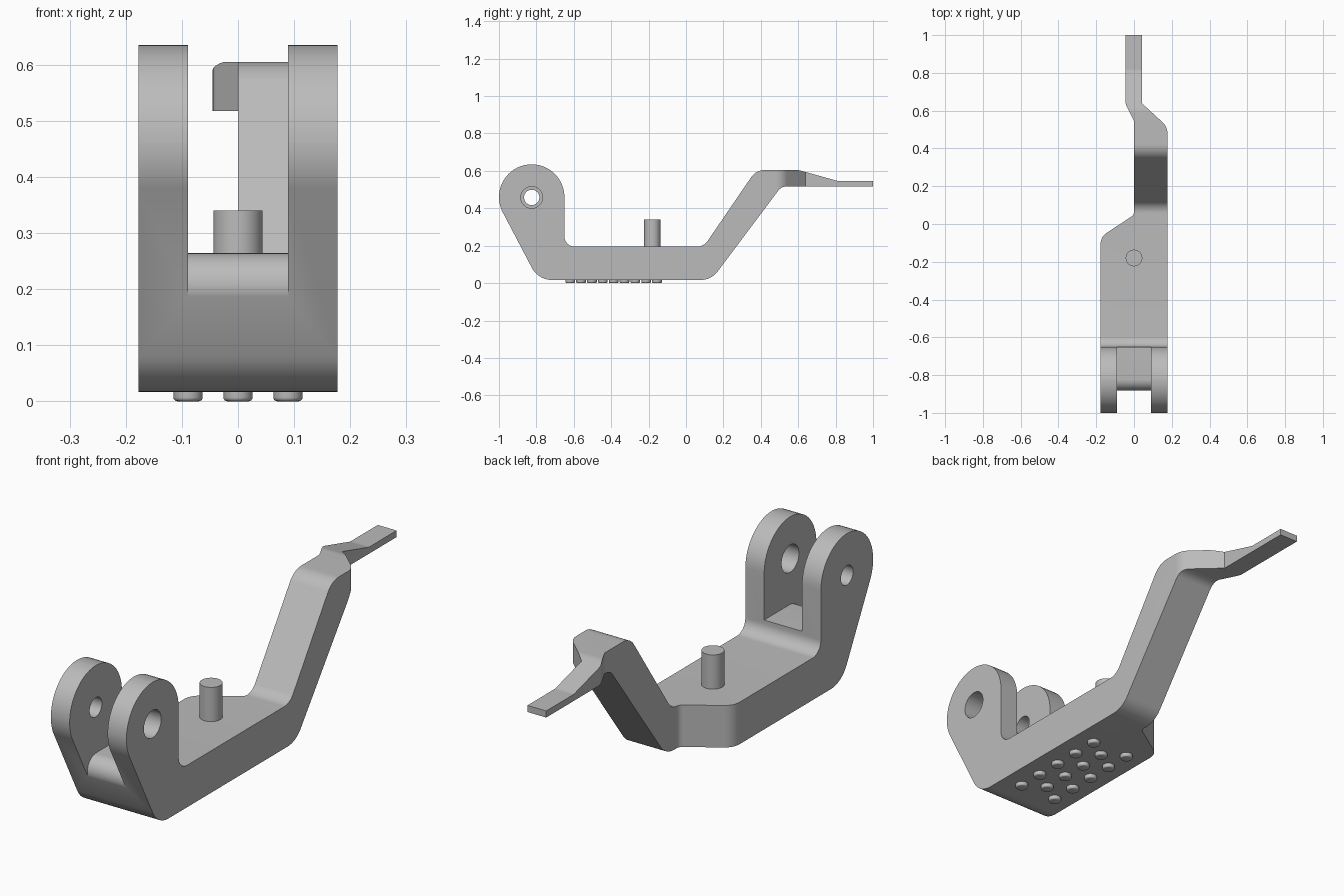
import bpy, bmesh, math
from mathutils import Vector, Matrix

cube = bpy.data.objects.get("Cube")
if cube:
    bpy.data.objects.remove(cube, do_unlink=True)

grey = bpy.data.materials.new("plain_grey")
grey.use_nodes = True
colour = (0.5, 0.5, 0.5, 1)
grey.diffuse_color = colour
grey.node_tree.nodes["Principled BSDF"].inputs["Base Color"].default_value = colour


def rounded(corners, steps=14):
    """Turn (a, b, radius) corners into an outline with arc fillets."""
    out = []
    for i, (a, b, r) in enumerate(corners):
        p = Vector((a, b))
        if not r:
            out.append(p)
            continue
        u = (Vector(corners[i - 1][:2]) - p).normalized()
        v = (Vector(corners[(i + 1) % len(corners)][:2]) - p).normalized()
        half = u.angle(v) / 2
        centre = p + (u + v).normalized() * r / math.sin(half)
        start = p + u * r / math.tan(half) - centre
        end = p + v * r / math.tan(half) - centre
        sweep = math.pi - 2 * half
        for k in range(steps + 1):
            t = k / steps
            out.append(centre + (start * math.sin((1 - t) * sweep)
                                 + end * math.sin(t * sweep)) / math.sin(sweep))
    return out


def finish(name, bm):
    bmesh.ops.recalc_face_normals(bm, faces=bm.faces)
    mesh = bpy.data.meshes.new(name)
    bm.to_mesh(mesh)
    bm.free()
    mesh.materials.append(grey)
    obj = bpy.data.objects.new(name, mesh)
    bpy.context.collection.objects.link(obj)
    return obj


def prism(name, corners, place, low, high):
    """Extrude an outline; place(a, b, depth) gives the 3D position."""
    bm = bmesh.new()
    face = bm.faces.new([bm.verts.new(place(p.x, p.y, low)) for p in rounded(corners)])
    moved = bmesh.ops.extrude_face_region(bm, geom=[face])["geom"]
    shift = Vector(place(0, 0, high)) - Vector(place(0, 0, low))
    bmesh.ops.translate(bm, vec=shift, verts=[g for g in moved if isinstance(g, bmesh.types.BMVert)])
    return finish(name, bm)


def cylinder(name, radius, depth, centre, along_x=False, sides=48):
    bm = bmesh.new()
    turn = Matrix.Rotation(math.pi / 2, 4, 'Y') if along_x else Matrix()
    bmesh.ops.create_cone(bm, cap_ends=True, segments=sides, radius1=radius, radius2=radius,
                          depth=depth, matrix=Matrix.Translation(centre) @ turn)
    return finish(name, bm)


def select(obj):
    bpy.ops.object.select_all(action='DESELECT')
    obj.select_set(True)
    bpy.context.view_layer.objects.active = obj


def combine(target, tool, operation):
    select(target)
    mod = target.modifiers.new("shape", 'BOOLEAN')
    mod.object, mod.operation, mod.solver = tool, operation, 'EXACT'
    bpy.ops.object.modifier_apply(modifier=mod.name)
    bpy.data.objects.remove(tool, do_unlink=True)


def smooth(obj):
    select(obj)
    bpy.ops.object.shade_smooth_by_angle(angle=math.radians(30))


def side(y, z, x):
    return (x, y, z)


def plan(x, y, z):
    return (x, y, z)


# Lever body: side outline trimmed by the plan outline
body = prism("lever_body", [
    (-0.79, 0.017, 0.12), (0.135, 0.017, 0.11), (0.51, 0.517, 0.06), (1, 0.517, 0),
    (1, 0.545, 0), (0.815, 0.545, 0.05), (0.6, 0.605, 0.1), (0.375, 0.605, 0.09),
    (0.095, 0.195, 0.07), (-0.65, 0.195, 0.055), (-0.65, 0.635, 0.1749),
    (-1, 0.635, 0.1749), (-1, 0.417, 0.174)], side, -0.3, 0.3)
outline = prism("plan_cutter", [
    (-0.177, -1.1, 0), (0.177, -1.1, 0), (0.177, 0.515, 0.08), (0.043, 0.638, 0),
    (0.043, 1.1, 0), (-0.045, 1.1, 0), (-0.045, 0.635, 0.06), (0, 0.545, 0.02),
    (0, 0.048, 0.03), (-0.177, -0.068, 0.07)], plan, -0.2, 1)
combine(body, outline, 'INTERSECT')

# Fork slot with a rounded front lip
slot = prism("slot_cutter", [
    (-0.5, 0.264, 0), (-0.5, 0.8, 0), (-1.2, 0.8, 0), (-1.2, 0.1, 0),
    (-0.8345, 0.1, 0), (-0.9205, 0.264, 0.059)], side, -0.089, 0.089)
combine(body, slot, 'DIFFERENCE')

# Pivot holes, wider in the left lug
for x, radius in ((0.135, 0.058), (-0.135, 0.041)):
    hole = cylinder("hole_cutter", radius, 0.14, (x, -0.825, 0.458), True)
    combine(body, hole, 'DIFFERENCE')
smooth(body)

# Upright pin
smooth(cylinder("upright_pin", 0.044, 0.16, (0, -0.18, 0.26)))

# Grip studs in three staggered rows under the plate
for x, count, start in ((-0.089, 5, -0.619), (0, 4, -0.561), (0.089, 5, -0.619)):
    for i in range(count):
        stud = cylinder("grip_stud", 0.026, 0.024, (x, start + i * 0.116, 0.012), sides=32)
        bm = bmesh.new()
        bm.from_mesh(stud.data)
        rim = [e for e in bm.edges if all(v.co.z < 0.001 for v in e.verts)]
        bmesh.ops.bevel(bm, geom=rim, offset=0.007, segments=4, profile=0.5, affect='EDGES')
        bm.to_mesh(stud.data)
        bm.free()
        smooth(stud)
